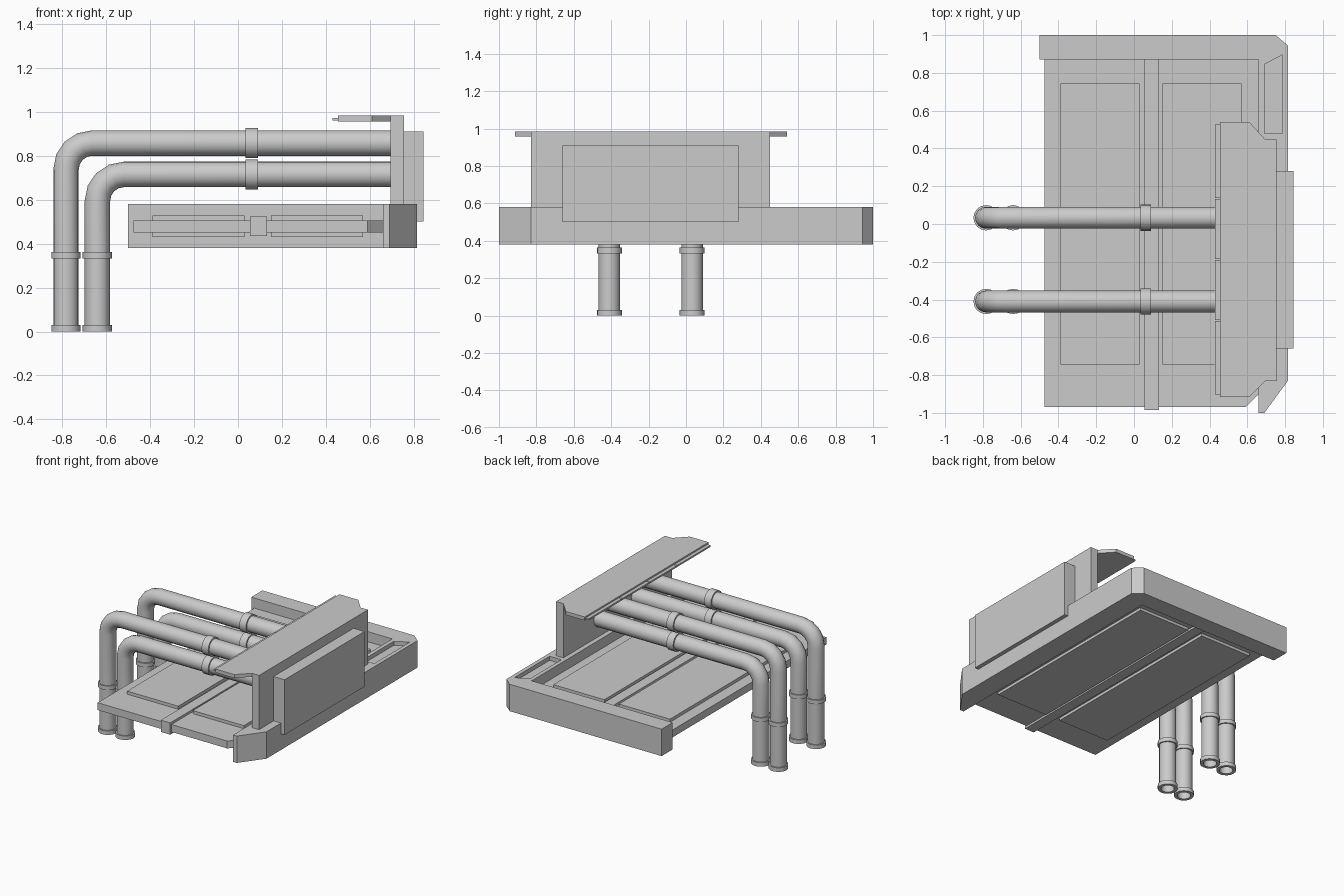
import bpy, bmesh
from math import sin, cos, pi, radians
from mathutils import Vector

if "Cube" in bpy.data.objects:
    bpy.data.objects.remove(bpy.data.objects["Cube"])


def finish(name, bm, smooth=False):
    bmesh.ops.recalc_face_normals(bm, faces=bm.faces)
    me = bpy.data.meshes.new(name)
    bm.to_mesh(me)
    bm.free()
    ob = bpy.data.objects.new(name, me)
    bpy.context.collection.objects.link(ob)
    if smooth:
        bpy.ops.object.select_all(action='DESELECT')
        ob.select_set(True)
        bpy.context.view_layer.objects.active = ob
        bpy.ops.object.shade_smooth_by_angle(angle=radians(40))
    return ob


def prism(name, outline, z0, z1):
    """Extrude an xy outline from z0 up to z1."""
    bm = bmesh.new()
    face = bm.faces.new([bm.verts.new((x, y, z0)) for x, y in outline])
    top = bmesh.ops.extrude_face_region(bm, geom=[face])['geom']
    bmesh.ops.translate(bm, vec=(0, 0, z1 - z0),
                        verts=[v for v in top if isinstance(v, bmesh.types.BMVert)])
    return finish(name, bm)


def box(name, x0, x1, y0, y1, z0, z1):
    return prism(name, [(x0, y0), (x1, y0), (x1, y1), (x0, y1)], z0, z1)


def pipe(name, x, y, z, sides=16):
    """Sweep rings up the leg, round the elbow and along to the wall."""
    r, big, bend, steps = 0.058, 0.067, 0.12, 4
    rings = []                                   # (x, z, tilt, radius)
    for h, rad in [(0.08, 0.045), (0, 0.045), (0, big), (0.03, big), (0.03, r),
                   (0.333, r), (0.333, big), (0.363, big), (0.363, r)]:
        rings.append((x, h, 0, rad))
    for i in range(steps + 1):
        a = i / steps * pi / 2
        rings.append((x + bend * (1 - cos(a)), z - bend * (1 - sin(a)), a, r))
    for u, rad in [(0.035, r), (0.035, 0.069), (0.09, 0.069), (0.09, r), (0.71, r)]:
        rings.append((u, z, pi / 2, rad))
    bm = bmesh.new()
    loops = []
    for cx, cz, a, rad in rings:
        side = Vector((cos(a), 0, -sin(a)))
        loops.append([bm.verts.new(Vector((cx, y, cz)) + rad * (
            side * cos(2 * pi * k / sides) + Vector((0, 1, 0)) * sin(2 * pi * k / sides)))
            for k in range(sides)])
    for lo, hi in zip(loops, loops[1:]):
        for k in range(sides):
            n = (k + 1) % sides
            bm.faces.new((lo[k], lo[n], hi[n], hi[k]))
    bm.faces.new(loops[0])
    bm.faces.new(loops[-1])
    return finish(name, bm, smooth=True)


# L-shaped outer rim with a shallow pocket in its top
rim = prism("outer_rim", [(-0.5, 1), (0.75, 1), (0.815, 0.945), (0.815, -0.83),
                          (0.69, -1), (0.66, -1), (0.66, 0.87), (-0.5, 0.87)], 0.38, 0.58)
cutter = prism("pocket_cutter", [(0.69, 0.845), (0.785, 0.895), (0.785, 0.48), (0.69, 0.48)],
               0.55, 0.65)
cutter.hide_render = True
cutter.hide_viewport = True
cut = rim.modifiers.new("pocket", 'BOOLEAN')
cut.object = cutter
cut.solver = 'EXACT'

# Floor slab, raised panels and centre bar
prism("floor_slab", [(-0.475, -0.97), (0.59, -0.97), (0.665, -0.895), (0.665, 0.875),
                     (-0.475, 0.875)], 0.45, 0.505)
for side, x0 in (("left", -0.39), ("right", 0.15)):
    box(side + "_floor_panel", x0, x0 + 0.42, -0.745, 0.745, 0.43, 0.528)
box("centre_bar", 0.055, 0.132, -0.985, 0.875, 0.435, 0.523)

# Upright wall and its outer plate
box("upright_wall", 0.695, 0.755, -0.83, 0.448, 0.57, 0.983)
box("outer_plate", 0.75, 0.845, -0.66, 0.28, 0.50, 0.91)

# Overhanging roof with thin edge strips
prism("roof", [(0.455, -0.915), (0.61, -0.915), (0.695, -0.83), (0.75, -0.83),
               (0.75, 0.448), (0.695, 0.448), (0.61, 0.54), (0.455, 0.54)], 0.957, 0.983)
edges = [-0.905, -0.51, -0.187, 0.135, 0.53]
for i, (y0, y1) in enumerate(zip(edges, edges[1:])):
    box(f"roof_edge_strip_{i + 1}", 0.43, 0.46, y0 + 0.003, y1 - 0.003, 0.96, 0.972)

# Two pairs of bent pipes
for row, y in (("front", -0.41), ("back", 0.033)):
    pipe(row + "_outer_pipe", -0.783, y, 0.858)
    pipe(row + "_inner_pipe", -0.64, y, 0.715)
